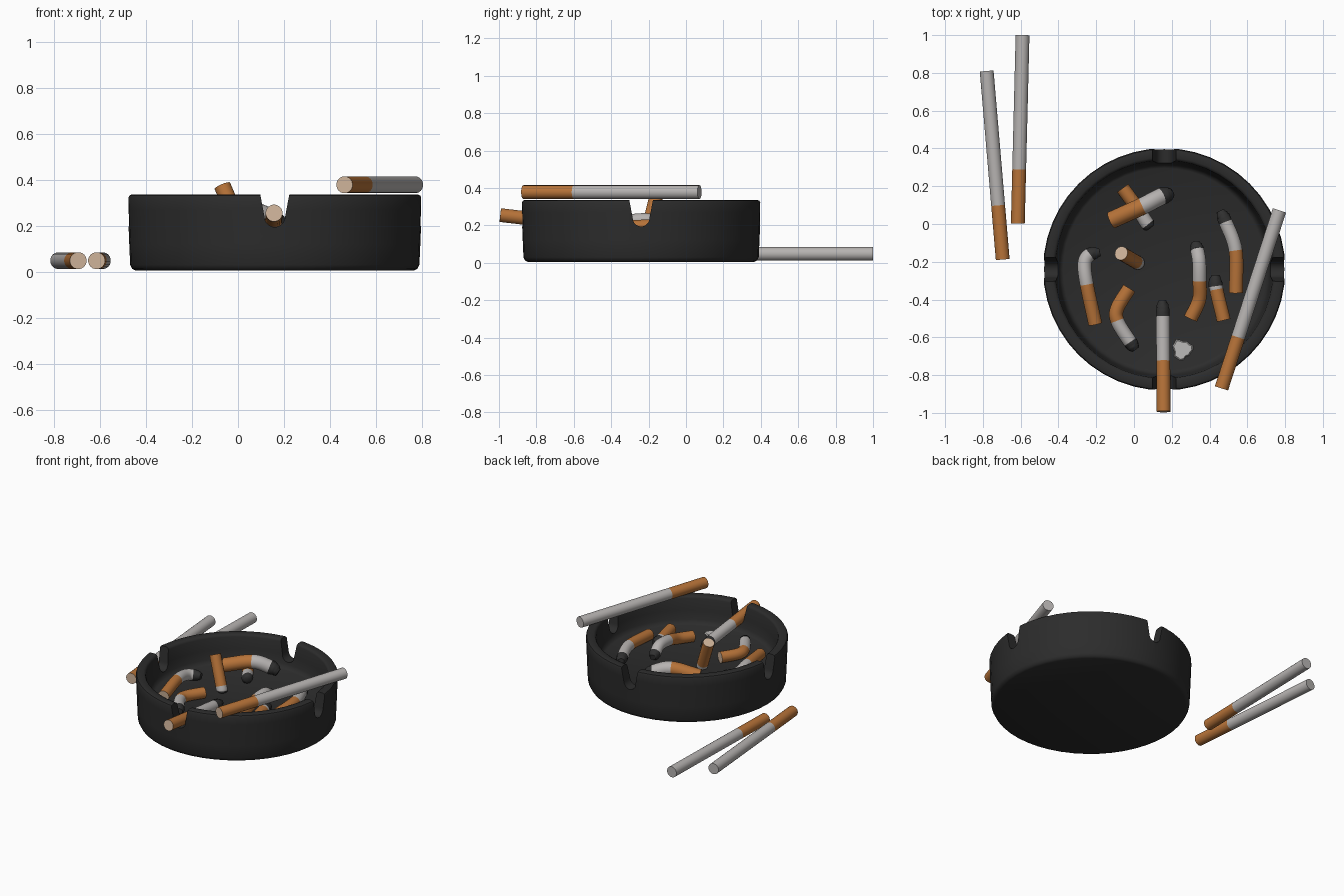
import bpy, bmesh, math, random
from mathutils import Vector

if "Cube" in bpy.data.objects:
    bpy.data.objects.remove(bpy.data.objects["Cube"])

random.seed(4)
CX, CY = 0.16, -0.24      # tray centre
FLOOR = 0.15


def mat(name, c):
    m = bpy.data.materials.new(name)
    m.diffuse_color = (*c, 1)
    m.use_nodes = True
    m.node_tree.nodes["Principled BSDF"].inputs["Base Color"].default_value = m.diffuse_color
    return m


TRAY = mat("charcoal", (0.025, 0.025, 0.025))
FILTER = mat("filter_orange", (0.47, 0.17, 0.04))
PAPER = mat("paper_white", (0.47, 0.45, 0.44))
ASH = mat("burnt_ash", (0.03, 0.03, 0.03))
TIP = mat("filter_beige", (0.62, 0.45, 0.32))
GREY = mat("pale_ash", (0.50, 0.49, 0.48))


def finish(name, bm, mats, angle=40):
    bmesh.ops.recalc_face_normals(bm, faces=bm.faces[:])
    me = bpy.data.meshes.new(name)
    bm.to_mesh(me)
    bm.free()
    for m in mats:
        me.materials.append(m)
    ob = bpy.data.objects.new(name, me)
    bpy.context.collection.objects.link(ob)
    bpy.ops.object.select_all(action='DESELECT')
    ob.select_set(True)
    bpy.context.view_layer.objects.active = ob
    if angle:
        bpy.ops.object.shade_smooth_by_angle(angle=math.radians(angle))
    return ob


# tray: revolved profile
profile = [(0.0, 0.005), (0.605, 0.005), (0.620, 0.012), (0.629, 0.03), (0.633, 0.12),
           (0.639, 0.27), (0.641, 0.322), (0.636, 0.332), (0.625, 0.336), (0.592, 0.336),
           (0.582, 0.331), (0.577, 0.32), (0.570, 0.24), (0.560, 0.18), (0.550, 0.158),
           (0.535, FLOOR), (0.0, FLOOR)]
N = 48
bm = bmesh.new()
rings = []
for r, z in profile:
    if r == 0:
        rings.append([bm.verts.new((CX, CY, z))] * N)
    else:
        rings.append([bm.verts.new((CX + r * math.cos(2 * math.pi * i / N),
                                    CY + r * math.sin(2 * math.pi * i / N), z)) for i in range(N)])
for a, b in zip(rings, rings[1:]):
    for i in range(N):
        j = (i + 1) % N
        bm.faces.new(list(dict.fromkeys((a[i], a[j], b[j], b[i]))))
tray = finish("ashtray", bm, [TRAY], 0)

# four rest notches, cut by two crossing U-shaped bars
for k in range(2):
    bm = bmesh.new()
    shape = [(0.072, 0.38), (0.063, 0.335)]
    shape += [(0.045 * math.cos(t), 0.240 - 0.046 * math.sin(t))
              for t in [math.pi * i / 10 for i in range(11)]]
    shape += [(-0.063, 0.335), (-0.072, 0.38)]
    ends = []
    for s in (-0.8, 0.8):
        ends.append([bm.verts.new((CX + (u if k == 0 else s), CY + (s if k == 0 else u), z))
                     for u, z in shape])
    n = len(shape)
    for i in range(n):
        j = (i + 1) % n
        bm.faces.new((ends[0][i], ends[0][j], ends[1][j], ends[1][i]))
    bm.faces.new(ends[0])
    bm.faces.new(ends[1])
    cutter = finish("notch_cutter", bm, [TRAY], 0)
    cutter.hide_render = True
    bpy.context.view_layer.objects.active = tray
    mod = tray.modifiers.new("notch", 'BOOLEAN')
    mod.operation = 'DIFFERENCE'
    mod.solver = 'EXACT'
    mod.object = cutter
    bpy.ops.object.modifier_apply(modifier=mod.name)
    bpy.data.objects.remove(cutter)
bpy.ops.object.select_all(action='DESELECT')
tray.select_set(True)
bpy.context.view_layer.objects.active = tray
bpy.ops.object.shade_smooth_by_angle(angle=math.radians(40))


def cigarette(name, pts, filter_end, paper_end, r=0.037, steps=8, sides=20):
    """Tube along a smooth path from the filter end; colours change at path positions."""
    P = [Vector(p) for p in pts]
    P = [2 * P[0] - P[1]] + P + [2 * P[-1] - P[-2]]
    last = len(pts) - 1
    params = sorted({i / steps for i in range(last * steps + 1)} | {filter_end, paper_end})
    params = [t for t in params if t <= last]

    def at(t):
        i = min(int(t), last - 1)
        u = t - i
        a, b, c, d = P[i:i + 4]
        return 0.5 * (2 * b + (c - a) * u + (2 * a - 5 * b + 4 * c - d) * u * u
                      + (3 * b - a - 3 * c + d) * u ** 3)

    bm = bmesh.new()
    rows = []
    side = None
    for t in params:
        d = (at(min(t + 0.02, last)) - at(max(t - 0.02, 0))).normalized()
        if side is None:
            side = d.orthogonal()
        side = (side - d * side.dot(d)).normalized()
        up = d.cross(side)
        burnt = t > paper_end + 1e-5
        f = max(0, (t - paper_end) / (last - paper_end)) if burnt else 0
        row = []
        for i in range(sides):
            a = 2 * math.pi * i / sides
            rr = r * (1 - 0.45 * f * f)
            if burnt:
                rr *= random.uniform(0.9, 1.06)
            row.append(bm.verts.new(at(t) + rr * (math.cos(a) * side + math.sin(a) * up)))
        rows.append(row)
    for k in range(len(rows) - 1):
        m = (params[k] + params[k + 1]) / 2
        idx = 0 if m < filter_end else 1 if m < paper_end else 2
        for i in range(sides):
            j = (i + 1) % sides
            bm.faces.new((rows[k][i], rows[k][j], rows[k + 1][j], rows[k + 1][i])).material_index = idx
    bm.faces.new(rows[0]).material_index = 3
    bm.faces.new(rows[-1]).material_index = 1 if paper_end >= last else 2
    return finish(name, bm, [FILTER, PAPER, ASH, TIP], 50)


# whole cigarettes: two on the table, one across the rim
for i, (a, b) in enumerate([((-0.695, -0.188, 0.048), (-0.78, 0.81, 0.048)),
                            ((-0.615, 0.003, 0.048), (-0.59, 1.0, 0.048)),
                            ((0.463, -0.87, 0.378), (0.77, 0.072, 0.378))]):
    cigarette(f"whole_cigarette_{i + 1}", [a, b], 0.287, 1.0)

# cigarette resting in the front notch
cigarette("resting_cigarette", [(0.157, -0.993, 0.255), (0.155, -0.725, 0.224),
                                (0.153, -0.49, 0.198), (0.150, -0.405, 0.189)], 1, 2)

# stubbed-out butts
Z = FLOOR + 0.037
cigarette("left_bent_butt", [(-0.205, -0.53, Z), (-0.25, -0.32, Z + .02), (-0.262, -0.21, Z + .01),
                             (-0.235, -0.163, Z), (-0.18, -0.15, Z)], 1, 3)
cigarette("front_left_butt", [(-0.025, -0.34, Z), (-0.09, -0.45, Z), (-0.085, -0.52, Z),
                              (-0.02, -0.625, Z), (0.01, -0.665, Z)], 1.9, 3)
cigarette("right_bent_butt", [(0.30, -0.50, Z), (0.345, -0.4, Z + .01), (0.347, -0.3, Z + .035),
                              (0.345, -0.2, Z + .04), (0.335, -0.14, Z + .01), (0.325, -0.095, Z)], 2, 4)
cigarette("short_right_butt", [(0.475, -0.51, Z), (0.435, -0.34, Z), (0.432, -0.27, Z)], 0.95, 1.1)
cigarette("far_right_butt", [(0.54, -0.365, Z), (0.538, -0.14, Z + .01), (0.485, 0.01, Z),
                             (0.455, 0.07, Z)], 1, 2)
cigarette("under_butt", [(-0.06, 0.19, Z), (0.02, 0.08, Z), (0.065, 0.01, Z), (0.09, -0.02, Z)], 1.4, 2.3)
cigarette("crossing_butt", [(-0.12, 0.02, Z + .03), (0.045, 0.095, Z + .07), (0.145, 0.145, Z + .04),
                            (0.20, 0.16, Z + .01)], 1, 2, r=0.046)
cigarette("upright_butt", [(-0.068, -0.155, 0.373), (0.01, -0.20, 0.19), (0.02, -0.206, 0.16)], 1.0, 1.5)

# flake of pale ash on the floor
bm = bmesh.new()
n = 18
loops = []
for z, s in ((FLOOR - 0.002, 1.0), (FLOOR + 0.008, 0.85)):
    loops.append([])
    for i in range(n):
        a = 2 * math.pi * i / n
        r = s * (0.053 + 0.008 * math.sin(3 * a + 1) + 0.005 * math.sin(7 * a))
        loops[-1].append(bm.verts.new((0.255 + r * math.cos(a), -0.665 + r * math.sin(a), z)))
for i in range(n):
    j = (i + 1) % n
    bm.faces.new((loops[0][i], loops[0][j], loops[1][j], loops[1][i]))
bm.faces.new(loops[0])
bm.faces.new(loops[1])
finish("ash_flake", bm, [GREY])
